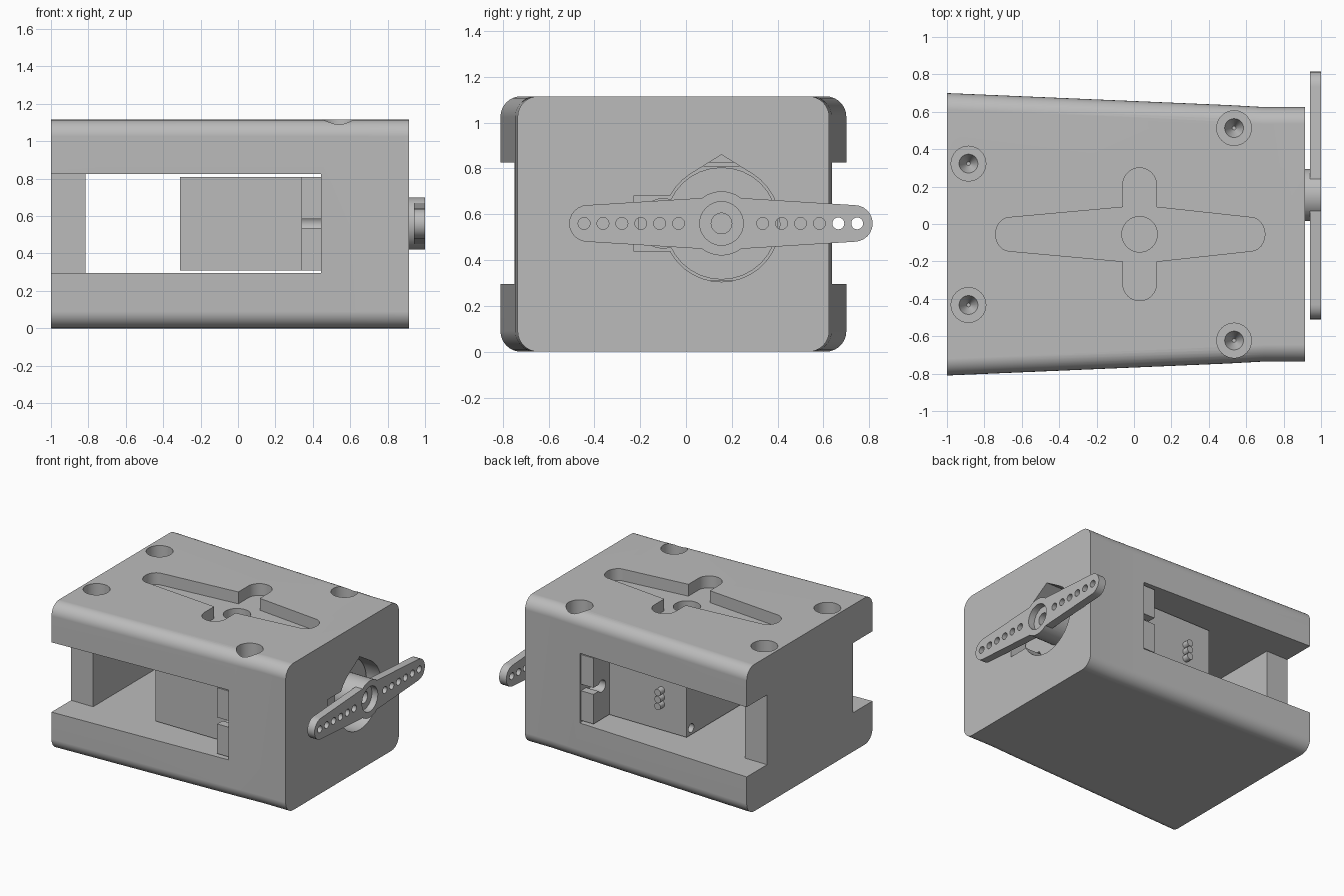
import bpy, bmesh, math
from mathutils import Vector, Matrix

if "Cube" in bpy.data.objects:
    bpy.data.objects.remove(bpy.data.objects["Cube"], do_unlink=True)

grey = bpy.data.materials.new("plain grey")
grey.use_nodes = True
grey.diffuse_color = (0.5, 0.5, 0.5, 1)
grey.node_tree.nodes["Principled BSDF"].inputs["Base Color"].default_value = grey.diffuse_color

MID_Y, MID_Z, SHAFT_Y = -0.055, 0.56, 0.155


def to_object(bm, name):
    bmesh.ops.recalc_face_normals(bm, faces=bm.faces)
    mesh = bpy.data.meshes.new(name)
    bm.to_mesh(mesh)
    bm.free()
    ob = bpy.data.objects.new(name, mesh)
    bpy.context.collection.objects.link(ob)
    return ob


def prism(name, pts, axis, lo, hi):
    """Extrude a 2D outline along an axis."""
    place = {"x": lambda u, v: (lo, u, v), "y": lambda u, v: (u, lo, v), "z": lambda u, v: (u, v, lo)}[axis]
    shift = Vector([(hi - lo) * (axis == a) for a in "xyz"])
    bm = bmesh.new()
    face = bm.faces.new([bm.verts.new(place(u, v)) for u, v in pts])
    out = bmesh.ops.extrude_face_region(bm, geom=[face])
    bmesh.ops.translate(bm, vec=shift, verts=[g for g in out["geom"] if isinstance(g, bmesh.types.BMVert)])
    return to_object(bm, name)


def arc(cu, cv, ru, rv, start, end, n):
    steps = [math.radians(start + (end - start) * i / n) for i in range(n + 1)]
    return [(cu + ru * math.cos(a), cv + rv * math.sin(a)) for a in steps]


def disc(name, cu, cv, r, axis, lo, hi, n=32):
    return prism(name, arc(cu, cv, r, r, 0, 360, n)[:-1], axis, lo, hi)


def box(name, x0, x1, y0, y1, z0, z1):
    return prism(name, [(x0, y0), (x1, y0), (x1, y1), (x0, y1)], "z", z0, z1)


def arm(lo, hi, cu, cv, end_u, end_v, mid_u, mid_v):
    """Double arm outline, widest in the middle, with rounded ends."""
    return (arc(hi - end_u, cv, end_u, end_v, -90, 90, 12)
            + [(cu + mid_u, cv + mid_v), (cu - mid_u, cv + mid_v)]
            + arc(lo + end_u, cv, end_u, end_v, 90, 270, 12)
            + [(cu - mid_u, cv - mid_v), (cu + mid_u, cv - mid_v)])


def combine(ob, other, operation="DIFFERENCE"):
    mod = ob.modifiers.new("cut", "BOOLEAN")
    mod.operation, mod.solver, mod.object = operation, "EXACT", other
    bpy.context.view_layer.objects.active = ob
    bpy.ops.object.modifier_apply(modifier=mod.name)
    bpy.data.objects.remove(other, do_unlink=True)


def finish(ob):
    ob.data.materials.clear()
    ob.data.materials.append(grey)
    bpy.ops.object.select_all(action="DESELECT")
    ob.select_set(True)
    bpy.context.view_layer.objects.active = ob
    bpy.ops.object.shade_smooth_by_angle(angle=math.radians(25))
    ob.modifiers.new("even shading", "WEIGHTED_NORMAL").keep_sharp = True


# Housing: tapered block with rounded long edges
half = [(-1, 0.755), (0.5, 0.691), (0.7, 0.68), (0.915, 0.68)]
outline = [(x, MID_Y - w) for x, w in half] + [(x, MID_Y + w) for x, w in reversed(half)]
housing = prism("housing", outline, "z", 0, 1.115)
bm = bmesh.new()
bm.from_mesh(housing.data)
long_edges = [e for e in bm.edges if abs(e.verts[0].co.x - e.verts[1].co.x) > 0.1]
bmesh.ops.bevel(bm, geom=long_edges, offset=0.09, segments=8, profile=0.5, affect="EDGES")
bm.to_mesh(housing.data)
bm.free()

# Side opening, notches beside the rear post, and motor pocket
combine(housing, box("opening", -0.815, 0.445, -1, 1, 0.295, 0.825))
combine(housing, box("notch", -1.1, -0.81, 0.455, 1, 0.295, 0.825))
combine(housing, box("notch", -1.1, -0.81, -1, -0.575, 0.295, 0.825))
combine(housing, box("pocket", 0.4, 0.72, -0.555, 0.445, 0.295, 0.825))

# Teardrop shaft opening with a side slot
teardrop = arc(SHAFT_Y, MID_Z, 0.255, 0.255, 122, 418, 30) + [(SHAFT_Y, 0.86)]
combine(housing, prism("teardrop", teardrop, "x", 0.7, 1))
combine(housing, box("slot", 0.7, 1, -0.23, 0.1, 0.44, 0.68))

# Cross-shaped recess in the top with a screw access hole
combine(housing, prism("recess", arm(-0.74, 0.70, 0.03, MID_Y, 0.075, 0.09, 0.09, 0.145), "z", 1.025, 1.2))
cross = arc(0.03, 0.21, 0.09, 0.09, 0, 180, 16) + arc(0.03, -0.32, 0.09, 0.09, 180, 360, 16)
combine(housing, prism("recess", cross, "z", 1.025, 1.2))
combine(housing, disc("access", 0.03, MID_Y, 0.095, "z", 0.75, 1.2))

# Counterbored corner holes with conical bottoms
for x, spread in ((-0.885, 0.378), (0.535, 0.568)):
    for side in (-1, 1):
        y = MID_Y + side * spread
        combine(housing, disc("bore", x, y, 0.093, "z", 0.84, 1.2))
        cone = bmesh.new()
        bmesh.ops.create_cone(cone, cap_ends=True, segments=24, radius1=0.01, radius2=0.055,
                              depth=0.1, matrix=Matrix.Translation((x, y, 0.8)))
        combine(housing, to_object(cone, "tip"))
finish(housing)

# Motor case with corner screw holes
case = box("motor_case", -0.31, 0.71, -0.545, 0.435, 0.31, 0.81)
for y in (-0.49, 0.38):
    for z in (0.36, 0.76):
        combine(case, disc("screw_hole", y, z, 0.033, "x", -0.4, -0.2, 20))
finish(case)

# Mounting ears with open-ended slots
for side, label in ((-1, "right"), (1, "left")):
    inner, outer = MID_Y + side * 0.48, MID_Y + side * 0.68
    ear = box(label + "_mounting_ear", 0.34, 0.445, min(inner, outer), max(inner, outer), 0.31, 0.81)
    hole_y = MID_Y + side * 0.58
    combine(ear, disc("ear_hole", hole_y, MID_Z, 0.045, "x", 0.3, 0.5))
    end = outer + side * 0.1
    combine(ear, box("ear_slot", 0.3, 0.5, min(hole_y, end), max(hole_y, end), 0.535, 0.585))
    finish(ear)

# Gear housings and output shaft
finish(disc("gear_boss", SHAFT_Y, MID_Z, 0.245, "x", 0.7, 0.8))
finish(disc("small_gear_boss", -0.1, MID_Z, 0.11, "x", 0.7, 0.8))

# Cable exit: three short stubs
for i in (-1, 0, 1):
    finish(disc("cable_stub_%d" % (i + 2), -0.1, MID_Z + i * 0.053, 0.026, "y", 0.42, 0.485, 16))

# Output arm with hub, holes and centre recess
horn = prism("output_arm", arm(-0.51, 0.815, SHAFT_Y, MID_Z, 0.08, 0.08, 0.1, 0.11), "x", 0.94, 1)
combine(horn, disc("hub", SHAFT_Y, MID_Z, 0.14, "x", 0.79, 1, 40), "UNION")
for start in (-0.445, 0.335):
    for i in range(6):
        combine(horn, disc("arm_hole", start + i * 0.0825, MID_Z, 0.026, "x", 0.9, 1.1, 20))
combine(horn, disc("hub_recess", SHAFT_Y, MID_Z, 0.095, "x", 0.95, 1.1))
combine(horn, disc("hub_hole", SHAFT_Y, MID_Z, 0.045, "x", 0.88, 1.1))
finish(horn)
